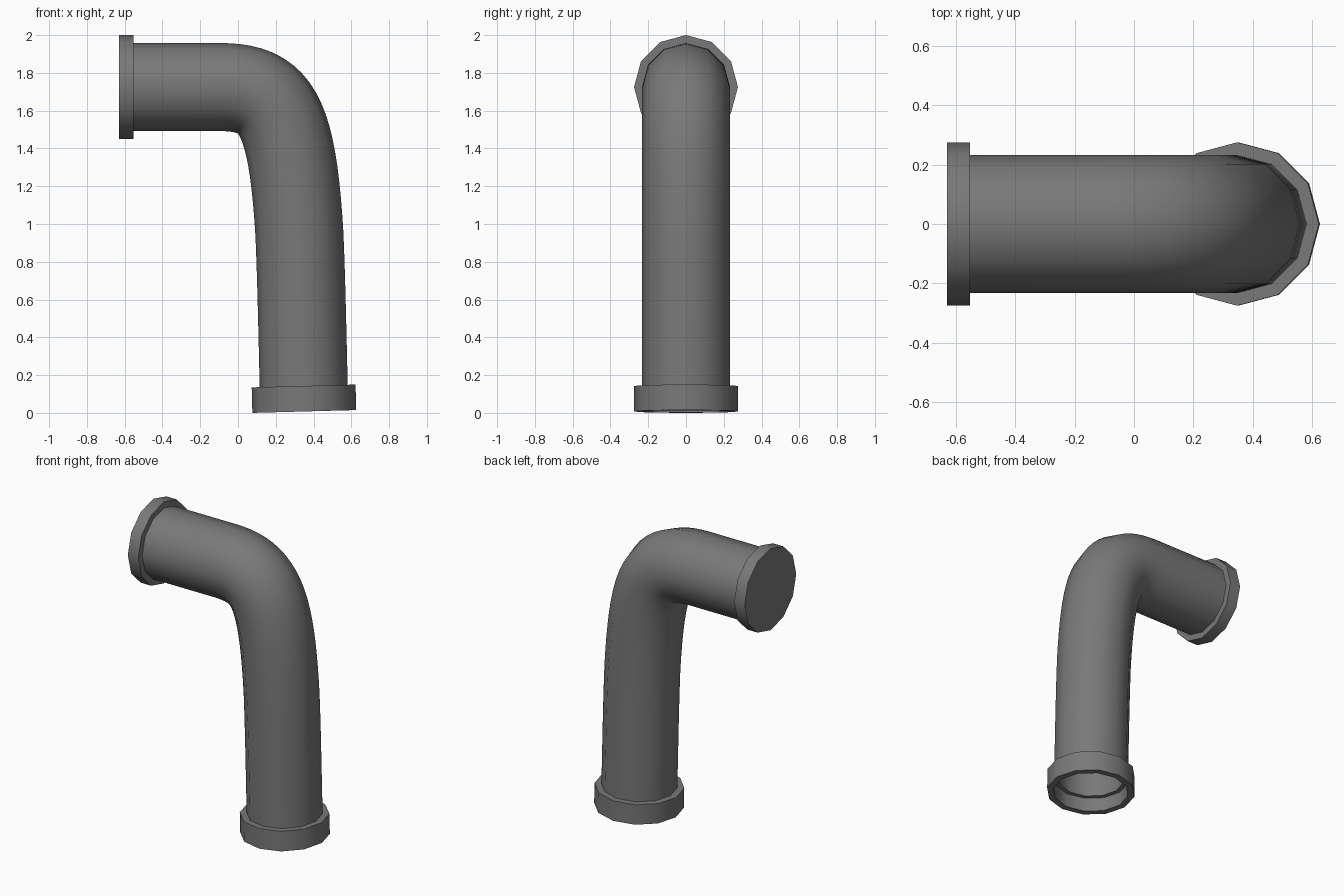
import bpy, bmesh, math
from mathutils import Vector

if "Cube" in bpy.data.objects:
    bpy.data.objects.remove(bpy.data.objects["Cube"])

SIDES = 12
mat = bpy.data.materials.new("dark_grey_metal")
mat.diffuse_color = (0.19, 0.19, 0.19, 1)
mat.use_nodes = True
mat.node_tree.nodes["Principled BSDF"].inputs["Base Color"].default_value = mat.diffuse_color


def ring(bm, c, t, r):
    """Ring of vertices in the plane across direction t (t lies in the xz plane)."""
    t = t.normalized()
    n = Vector((-t.z, 0, t.x))
    return [bm.verts.new(c + n * (r * math.cos(2 * math.pi * k / SIDES))
                         + Vector((0, 1, 0)) * (r * math.sin(2 * math.pi * k / SIDES)))
            for k in range(SIDES)]


def bridge(bm, a, b):
    for i in range(SIDES):
        j = (i + 1) % SIDES
        bm.faces.new((a[i], a[j], b[j], b[i]))


def finish(bm, name):
    bmesh.ops.recalc_face_normals(bm, faces=bm.faces)
    me = bpy.data.meshes.new(name)
    bm.to_mesh(me)
    bm.free()
    me.materials.append(mat)
    ob = bpy.data.objects.new(name, me)
    bpy.context.collection.objects.link(ob)
    bpy.ops.object.select_all(action='DESELECT')
    ob.select_set(True)
    bpy.context.view_layer.objects.active = ob
    bpy.ops.object.shade_smooth_by_angle(angle=math.radians(40))
    return ob


def bezier(p, n):
    """Points and directions along a cubic curve given in (x, z)."""
    p = [Vector((x, 0, z)) for x, z in p]
    out = []
    for i in range(1, n + 1):
        t = i / n
        s = 1 - t
        out.append((s**3 * p[0] + 3*s*s*t * p[1] + 3*s*t*t * p[2] + t**3 * p[3],
                    s*s * (p[1] - p[0]) + 2*s*t * (p[2] - p[1]) + t*t * (p[3] - p[2])))
    return out


# Bent pipe with a wall: outer skin out, inner skin back
X = Vector((1, 0, 0))
path = [(Vector((-0.57, 0, 1.725)), X), (Vector((-0.1, 0, 1.725)), X)]
path += bezier([(-0.1, 1.725), (0.2, 1.725), (0.285, 1.6), (0.325, 0.95)], 20)
path += bezier([(0.325, 0.95), (0.336, 0.7), (0.34, 0.45), (0.349, 0.1)], 6)
bm = bmesh.new()
rings = [ring(bm, c, t, 0.233) for c, t in path]
rings += [ring(bm, c, t, 0.205) for c, t in reversed(path)]
for a, b in zip(rings, rings[1:] + rings[:1]):
    bridge(bm, a, b)
finish(bm, "bent_pipe")

# Open socket collar at the foot, tilted slightly with the pipe
up = Vector((-0.027, 0, 1)).normalized()
base = Vector((0.351, 0, 0.0075))
bm = bmesh.new()
profile = [(0.275, 0), (0.275, 0.135), (0.228, 0.135), (0.234, 0.09), (0.234, 0)]
rings = [ring(bm, base + up * h, up, r) for r, h in profile]
for a, b in zip(rings, rings[1:] + rings[:1]):
    bridge(bm, a, b)
finish(bm, "foot_collar")

# Closed end cap on the horizontal arm
bm = bmesh.new()
a = ring(bm, Vector((-0.63, 0, 1.725)), X, 0.275)
b = ring(bm, Vector((-0.552, 0, 1.725)), X, 0.275)
bridge(bm, a, b)
bm.faces.new(a)
bm.faces.new(b)
finish(bm, "end_cap")
